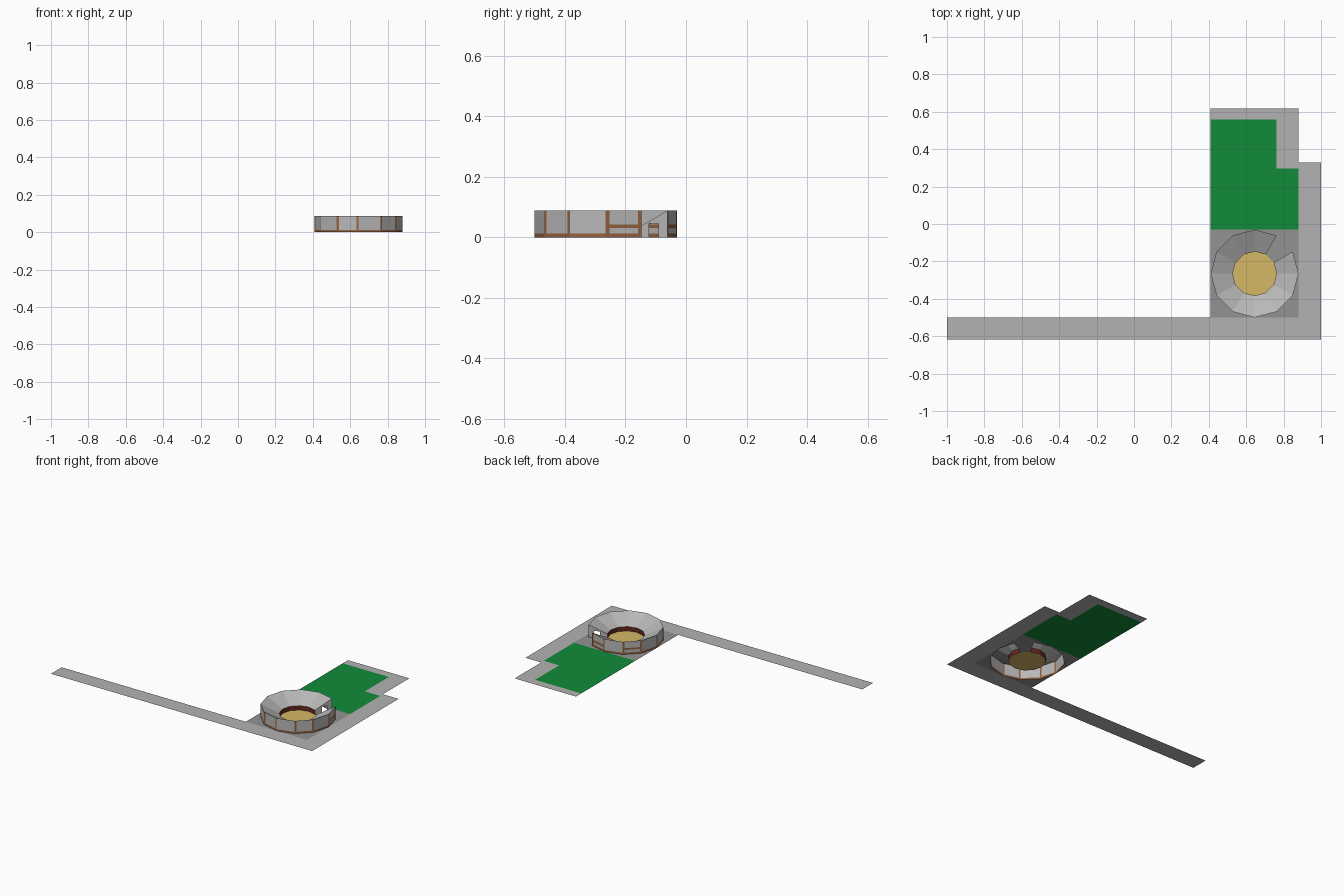
import bpy, bmesh
from math import cos, sin, radians

if "Cube" in bpy.data.objects:
    bpy.data.objects.remove(bpy.data.objects["Cube"])

CX, CY = 0.645, -0.265          # arena centre
R, RI = 0.235, 0.118            # outer and inner radius
H, HI = 0.088, 0.03             # outer and inner wall height
N, GAP = 12, 1                  # sides, index of the open segment


def mat(name, r, g, b):
    m = bpy.data.materials.new(name)
    m.diffuse_color = (r, g, b, 1)
    m.use_nodes = True
    m.node_tree.nodes["Principled BSDF"].inputs["Base Color"].default_value = m.diffuse_color
    return m


PAVE = mat("light_grey", 0.45, 0.45, 0.45)
PAD = mat("mid_grey", 0.29, 0.29, 0.29)
WALL = mat("wall_grey", 0.48, 0.48, 0.48)
WOOD = mat("brown", 0.30, 0.125, 0.05)
GRASS = mat("green", 0.006, 0.26, 0.04)
SAND = mat("sand", 0.66, 0.48, 0.13)
RED = mat("dark_red", 0.13, 0.02, 0.015)


def build(name, faces, mats):
    """faces: list of (points, material index)"""
    bm = bmesh.new()
    for pts, mi in faces:
        f = bm.faces.new([bm.verts.new(p) for p in pts])
        f.material_index = mi
    bmesh.ops.remove_doubles(bm, verts=bm.verts, dist=1e-5)
    me = bpy.data.meshes.new(name)
    bm.to_mesh(me)
    bm.free()
    for m in mats:
        me.materials.append(m)
    ob = bpy.data.objects.new(name, me)
    bpy.context.collection.objects.link(ob)
    return ob


def ring(i, r, z=0.0):
    a = radians(i * 360 / N)
    return (CX + r * cos(a), CY + r * sin(a), z)


def flat(name, rects, m):
    build(name, [([(x0, y0, 0), (x1, y0, 0), (x1, y1, 0), (x0, y1, 0)], 0)
                 for x0, y0, x1, y1 in rects], [m])


# Ground sheets
flat("pavement", [(-1, -0.617, 1, -0.5), (0.88, -0.5, 1, 0.328),
                  (0.763, 0.298, 0.88, 0.617), (0.41, 0.56, 0.763, 0.617)], PAVE)
flat("lawn", [(0.41, -0.03, 0.88, 0.298), (0.41, 0.298, 0.763, 0.56)], GRASS)

# Paved corners around the arena, plus the entry path through the gap
corners = []
for q, (sx, sy) in enumerate([(1, 1), (-1, 1), (-1, -1), (1, -1)]):
    arc = [ring(3 * q + k, R) for k in (3, 2, 1, 0)]
    corners.append((arc + [(CX + sx * R, CY + sy * R, 0)], 0))
corners.append(([ring(GAP, RI), ring(GAP, R), ring(GAP + 1, R), ring(GAP + 1, RI)], 0))
build("arena_pad", corners, [PAD])

# Sand floor
build("arena_floor", [([ring(i, RI) for i in range(N)], 0)], [SAND])

# Outer wall (timber framing on alternate panels), stands and inner barrier
wall, stands, barrier = [], [], []
us = [0, 0.1, 0.9, 1]
zs = [0, 0.012, 0.03, 0.043, H]
for i in range(N):
    if i == GAP:
        continue
    a, b = ring(i, R), ring(i + 1, R)
    for j in range(3):
        for k in range(4):
            wood = (k == 0 or (i % 2 == 0 and j != 1)
                    or (i in (0, 2, 4) and k == 2))
            p, q = [(a[0] + (b[0] - a[0]) * u, a[1] + (b[1] - a[1]) * u)
                    for u in us[j:j + 2]]
            wall.append(([(*p, zs[k]), (*q, zs[k]), (*q, zs[k + 1]), (*p, zs[k + 1])],
                         int(wood)))
    stands.append(([ring(i, RI, HI), ring(i, R, H), ring(i + 1, R, H),
                    ring(i + 1, RI, HI)], 0))
    barrier.append(([ring(i + 1, RI), ring(i, RI), ring(i, RI, HI),
                     ring(i + 1, RI, HI)], 0))
build("outer_wall", wall, [WALL, WOOD])
build("stands", stands, [WALL])
build("inner_barrier", barrier, [RED])


# Side walls of the entry, each with a doorway
def slope(r):
    return HI + (H - HI) * (r - RI) / (R - RI)


sides = []
D0, D1, DH = 0.165, 0.202, 0.045
for i in (GAP, GAP + 1):
    for r0, r1, z in ((RI, D0, 0), (D0, D1, DH), (D1, R, 0)):
        pts = [ring(i, r0, z), ring(i, r1, z), ring(i, r1, slope(r1)), ring(i, r0, slope(r0))]
        sides.append((pts if i == GAP + 1 else pts[::-1], 0))
build("entry_side_walls", sides, [WALL])
